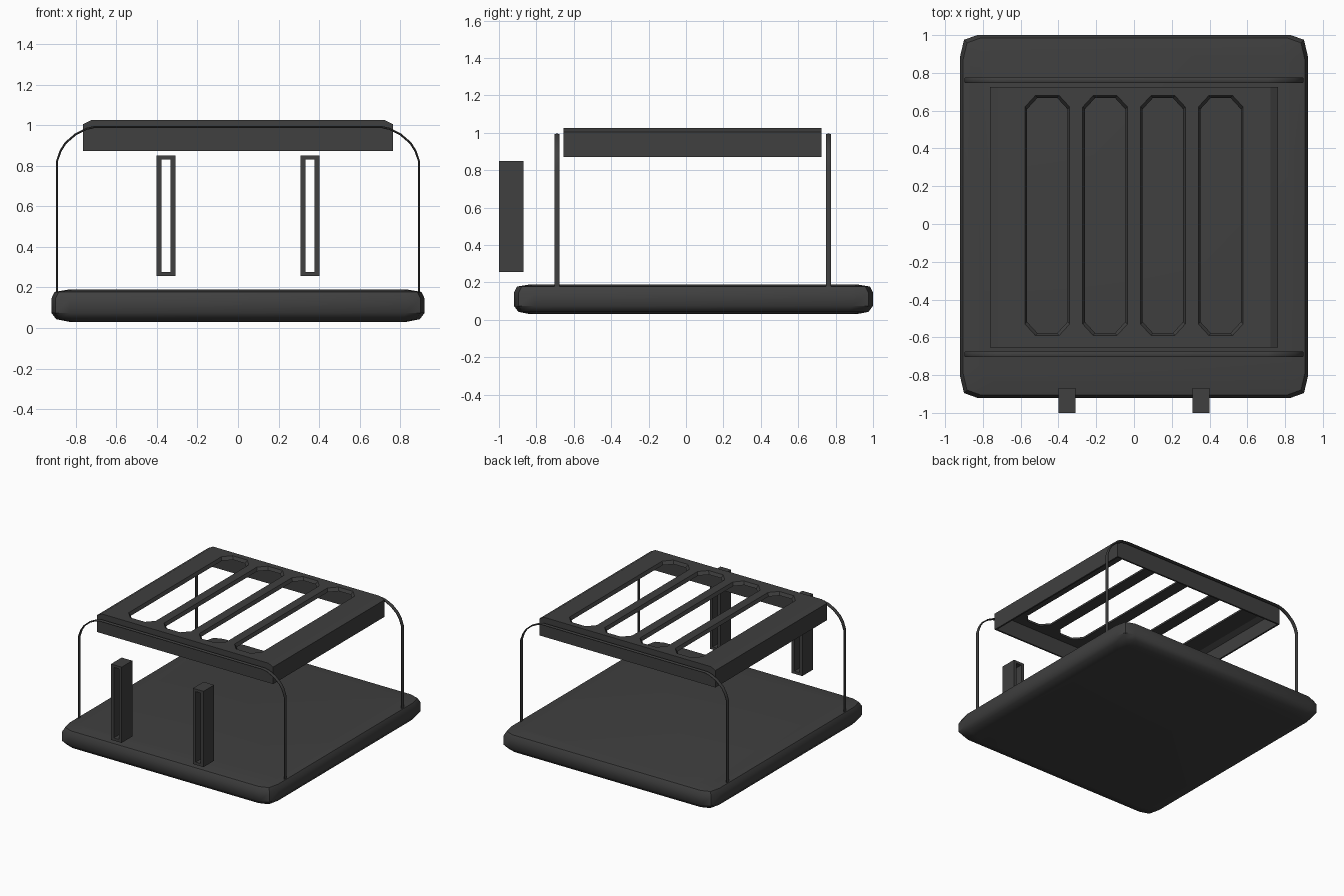
import bpy, bmesh, math

cube = bpy.data.objects.get("Cube")
if cube:
    bpy.data.objects.remove(cube, do_unlink=True)

mat = bpy.data.materials.new("charcoal grey")
mat.use_nodes = True
COLOR = (0.05, 0.05, 0.05, 1)
mat.diffuse_color = COLOR
bsdf = next(n for n in mat.node_tree.nodes if n.type == 'BSDF_PRINCIPLED')
bsdf.inputs["Base Color"].default_value = COLOR


def loft(name, rings, closed_path=False):
    """Skin equal-sized rings of points, capping both ends unless closed."""
    bm = bmesh.new()
    vs = [[bm.verts.new(p) for p in ring] for ring in rings]
    n = len(vs[0])
    pairs = list(zip(vs, vs[1:])) + ([(vs[-1], vs[0])] if closed_path else [])
    for a, b in pairs:
        for i in range(n):
            j = (i + 1) % n
            bm.faces.new((a[i], a[j], b[j], b[i]))
    if not closed_path:
        bm.faces.new(vs[0])
        bm.faces.new(vs[-1])
    bmesh.ops.recalc_face_normals(bm, faces=bm.faces)
    me = bpy.data.meshes.new(name)
    bm.to_mesh(me)
    bm.free()
    me.materials.append(mat)
    ob = bpy.data.objects.new(name, me)
    bpy.context.collection.objects.link(ob)
    return ob


def activate(ob):
    bpy.ops.object.select_all(action='DESELECT')
    ob.select_set(True)
    bpy.context.view_layer.objects.active = ob


def smooth(ob, angle=30):
    activate(ob)
    bpy.ops.object.shade_smooth_by_angle(angle=math.radians(angle))


def cut(ob, cutter):
    cutter.hide_render = True
    activate(ob)
    m = ob.modifiers.new("cut", 'BOOLEAN')
    m.operation = 'DIFFERENCE'
    m.solver = 'EXACT'
    m.object = cutter
    bpy.ops.object.modifier_apply(modifier=m.name)
    bpy.data.objects.remove(cutter, do_unlink=True)


def corner_rect(cx, cy, hx, hy, corner, z):
    """Rectangle whose corners follow a short list of (dx, dy) insets."""
    pts = []
    for sx, sy, flip in ((1, 1, 0), (-1, 1, 1), (-1, -1, 0), (1, -1, 1)):
        seq = corner[::-1] if flip else corner
        pts += [(cx + sx * (hx - dx), cy + sy * (hy - dy), z) for dx, dy in seq]
    return pts


# Base slab with softly rounded rim
ROUND = [(0, 0.11), (0.02, 0.025), (0.09, 0)]
LEVELS = [(0.03, 0.09), (0.043, 0.024), (0.075, 0), (0.145, 0), (0.178, 0.016), (0.19, 0.09)]
base = loft("base_slab", [corner_rect(0, 0.04, 0.92 - d, 0.96 - d, ROUND, z) for z, d in LEVELS])
smooth(base, 40)

# Thin hoops standing on the base, in front of and behind the roof
half = [(0.893, 0.17), (0.893, 0.82), (0.875, 0.872), (0.85, 0.912),
        (0.80, 0.955), (0.745, 0.982), (0.71, 0.99)]
path = [(-x, z) for x, z in half] + half[::-1]


def hoop(name, y):
    rings = []
    for i, (x, z) in enumerate(path):
        ax, az = path[max(i - 1, 0)]
        bx, bz = path[min(i + 1, len(path) - 1)]
        tx, tz = bx - ax, bz - az
        length = math.hypot(tx, tz)
        nx, nz = -tz / length, tx / length
        ring = []
        for k in range(8):
            a = math.tau * (k + 0.5) / 8
            r = 0.0055 * math.cos(a)
            ring.append((x + nx * r, y + 0.0155 * math.sin(a), z + nz * r))
        rings.append(ring)
    smooth(loft(name, rings), 50)


hoop("front_hoop", -0.69)
hoop("rear_hoop", 0.762)

# Roof tray: chamfered shell, open below, with four long slots
Y0, Y1 = -0.655, 0.725


def roof_section(hx, z0, z1, chamfer, y):
    return [(-hx, y, z0), (hx, y, z0), (hx, y, z1 - chamfer / 2),
            (hx - chamfer, y, z1), (-hx + chamfer, y, z1), (-hx, y, z1 - chamfer / 2)]


roof = loft("roof_tray", [roof_section(0.763, 0.872, 1.025, 0.04, y) for y in (Y0, Y1)])
cut(roof, loft("roof_hollow", [roof_section(0.75, 0.8, 1.0, 0.04, y)
                               for y in (Y0 + 0.013, Y1 - 0.013)]))
CHAMFER = [(0, 0.06), (0.055, 0)]
for cx in (-0.459, -0.153, 0.153, 0.459):
    cut(roof, loft("slot_cutter", [corner_rect(cx, 0.045, 0.119 - d, 0.635 - d, CHAMFER, z)
                                   for z, d in ((0.95, 0.02), (1.0, 0.012), (1.026, 0), (1.1, 0))]))

# Upright rectangular loops at the front
for name, cx in (("right_front_loop", -0.355), ("left_front_loop", 0.355)):
    def frame(hx, z0, z1, y):
        return [(cx - hx, y, z0), (cx + hx, y, z0), (cx + hx, y, z1), (cx - hx, y, z1)]
    loft(name, [frame(0.046, 0.256, 0.85, -1.0), frame(0.046, 0.256, 0.85, -0.868),
                frame(0.022, 0.277, 0.83, -0.868), frame(0.022, 0.277, 0.83, -1.0)],
         closed_path=True)
